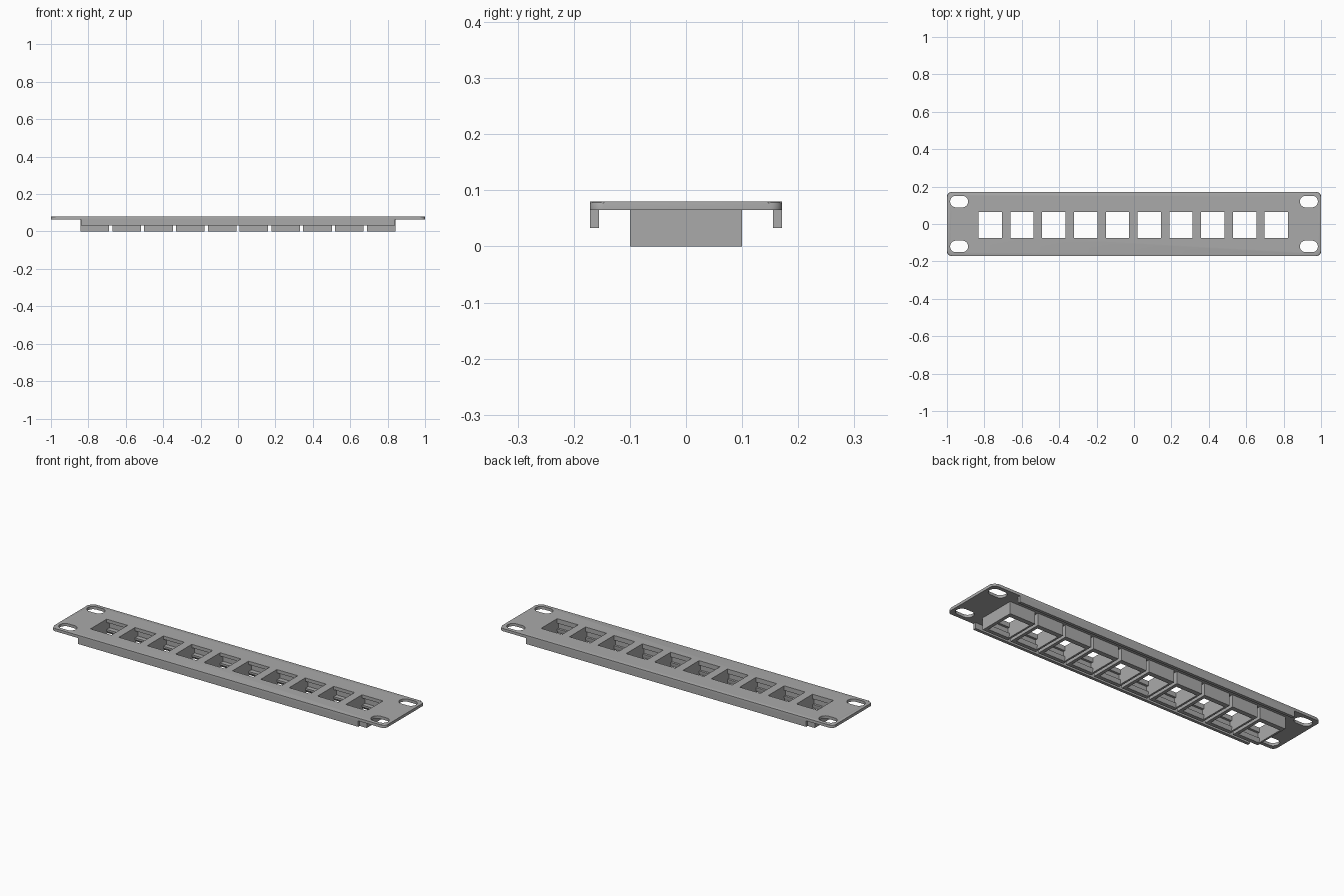
import bpy, bmesh, math

if "Cube" in bpy.data.objects:
    bpy.data.objects.remove(bpy.data.objects["Cube"])

grey = bpy.data.materials.new("light_grey")
grey.diffuse_color = (0.40, 0.40, 0.40, 1)
grey.use_nodes = True
grey.node_tree.nodes["Principled BSDF"].inputs["Base Color"].default_value = grey.diffuse_color

PITCH = 0.17
CENTRES = [(i - 4.5) * PITCH for i in range(10)]


def add_prism(bm, points, axis, low, high):
    """Extrude a closed 2D outline along x (points are y,z) or z (points are x,y)."""
    def place(p, d):
        return (d, p[0], p[1]) if axis == "x" else (p[0], p[1], d)
    a = [bm.verts.new(place(p, low)) for p in points]
    b = [bm.verts.new(place(p, high)) for p in points]
    n = len(points)
    bm.faces.new(a[::-1])
    bm.faces.new(b)
    for i in range(n):
        bm.faces.new((a[i], a[(i + 1) % n], b[(i + 1) % n], b[i]))


def rounded(cx, cy, hx, hy, r, steps=8):
    """Outline of a rounded rectangle."""
    pts = []
    for k, (sx, sy) in enumerate([(1, 1), (-1, 1), (-1, -1), (1, -1)]):
        for s in range(steps + 1):
            t = math.pi / 2 * (k + s / steps)
            pts.append((cx + sx * (hx - r) + r * math.cos(t),
                        cy + sy * (hy - r) + r * math.sin(t)))
    return pts


def rect(x0, x1, y0, y1):
    return [(x0, y0), (x1, y0), (x1, y1), (x0, y1)]


def make(name, bm):
    bmesh.ops.remove_doubles(bm, verts=bm.verts, dist=1e-5)
    bmesh.ops.recalc_face_normals(bm, faces=bm.faces)
    me = bpy.data.meshes.new(name)
    bm.to_mesh(me)
    bm.free()
    ob = bpy.data.objects.new(name, me)
    bpy.context.collection.objects.link(ob)
    me.materials.append(grey)
    return ob


def cut(ob, cutter):
    m = ob.modifiers.new("cut", "BOOLEAN")
    m.operation = "DIFFERENCE"
    m.solver = "EXACT"
    m.object = cutter
    bpy.context.view_layer.objects.active = ob
    bpy.ops.object.modifier_apply(modifier=m.name)


# Face plate with rounded corners and a bevelled upper edge
bm = bmesh.new()
add_prism(bm, rounded(0, 0, 1, 0.171, 0.025), "z", 0.065, 0.08)
rim = [e for e in bm.edges if all(v.co.z > 0.079 for v in e.verts)]
bmesh.ops.bevel(bm, geom=rim, offset=0.006, segments=2, profile=0.5, affect="EDGES")
plate = make("face_plate", bm)

# Socket holders behind the plate
bm = bmesh.new()
for c in CENTRES:
    add_prism(bm, rect(c - 0.0765, c + 0.0765, -0.1, 0.1), "z", 0, 0.065)
holders = make("socket_holders", bm)

# Stiffening flanges along both long edges
bm = bmesh.new()
for y0, y1 in ((-0.171, -0.155), (0.155, 0.171)):
    add_prism(bm, rect(-0.84, 0.84, y0, y1), "z", 0.033, 0.066)
make("stiffening_flanges", bm)

# Socket openings with latch recesses inside the front and back walls
opening = [(-0.075, 0.1), (-0.075, 0.055), (-0.087, 0.055), (-0.087, 0.024),
           (-0.075, 0.024), (-0.075, 0.014), (-0.083, -0.01),
           (0.083, -0.01), (0.063, 0.014), (0.063, 0.024),
           (0.088, 0.024), (0.088, 0.062), (0.063, 0.062), (0.063, 0.1)]
bm = bmesh.new()
for c in CENTRES:
    add_prism(bm, opening, "x", c - 0.066, c + 0.059)
# Rounded mounting slots
for sx in (-1, 1):
    for sy in (-1, 1):
        add_prism(bm, rounded(sx * 0.935, sy * 0.12, 0.048, 0.031, 0.0305), "z", 0.04, 0.1)
cutter = make("opening_cutter", bm)
cutter.hide_render = True

cut(plate, cutter)
cut(holders, cutter)
bpy.data.objects.remove(cutter)

for ob in (plate, holders):
    bpy.ops.object.select_all(action="DESELECT")
    ob.select_set(True)
    bpy.context.view_layer.objects.active = ob
    bpy.ops.object.shade_smooth_by_angle(angle=math.radians(25))
